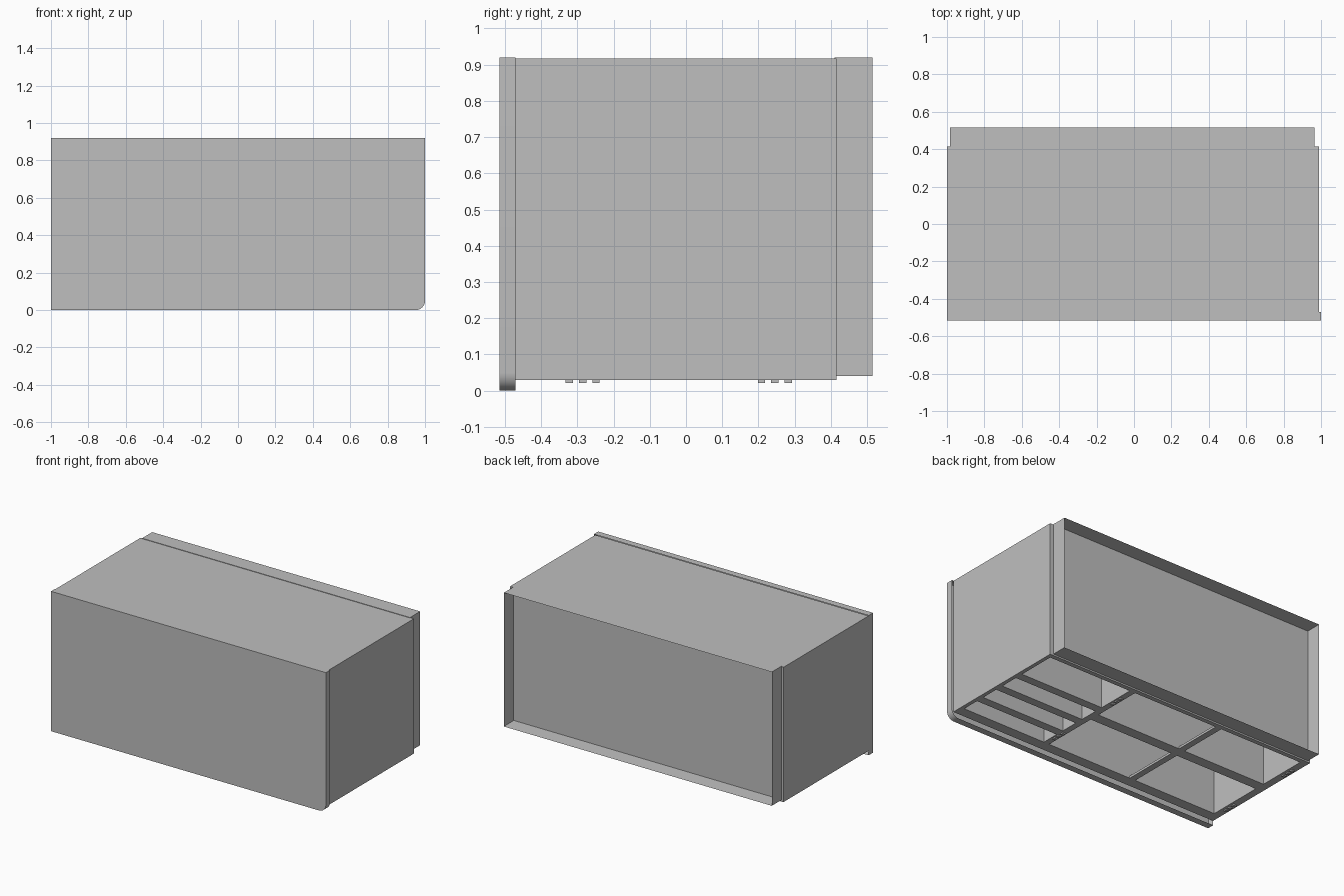
import bpy, bmesh, math
from mathutils import Vector

cube = bpy.data.objects.get("Cube")
if cube:
    bpy.data.objects.remove(cube, do_unlink=True)

# Single painted-metal colour
grey = bpy.data.materials.new("light_grey")
grey.use_nodes = True
COLOUR = (0.52, 0.52, 0.52, 1)
grey.diffuse_color = COLOUR
grey.node_tree.nodes["Principled BSDF"].inputs["Base Color"].default_value = COLOUR


def finish(name, bm):
    bmesh.ops.recalc_face_normals(bm, faces=bm.faces)
    mesh = bpy.data.meshes.new(name)
    bm.to_mesh(mesh)
    bm.free()
    mesh.materials.append(grey)
    obj = bpy.data.objects.new(name, mesh)
    bpy.context.collection.objects.link(obj)
    return obj


def box(name, x, y, z):
    bm = bmesh.new()
    bmesh.ops.create_cube(bm, size=1)
    for v in bm.verts:
        v.co = Vector([(r[0] + r[1]) / 2 + c * (r[1] - r[0])
                       for c, r in zip(v.co, (x, y, z))])
    return finish(name, bm)


def tray(name, outline, y_front, y_back, rim, floor_y):
    """Extruded outline whose rear face is sunk to floor_y, leaving a thin rim."""
    bm = bmesh.new()
    face = bm.faces.new([bm.verts.new((x, y_front, z)) for x, z in outline])
    geom = bmesh.ops.extrude_face_region(bm, geom=[face])["geom"]
    for v in geom:
        if isinstance(v, bmesh.types.BMVert):
            v.co.y = y_back
    # restore the closing face at the front when the extrusion moved it
    if not any(all(abs(v.co.y - y_front) < 1e-5 for v in f.verts) for f in bm.faces):
        bmesh.ops.holes_fill(bm, edges=bm.edges)
    bmesh.ops.recalc_face_normals(bm, faces=bm.faces)
    rear = [f for f in bm.faces if all(abs(v.co.y - y_back) < 1e-5 for v in f.verts)]
    bmesh.ops.inset_region(bm, faces=rear, thickness=rim, use_even_offset=True)
    for v in rear[0].verts:
        v.co.y = floor_y
    return finish(name, bm)


# Front cover: shallow tray with one rounded lower corner
R = 0.05
corner = [(1 - R + R * math.sin(a), R - R * math.cos(a))
          for a in (math.pi / 2 * i / 8 for i in range(9))]
front = tray("front_cover", [(-1, 0)] + corner + [(1, 0.92), (-1, 0.92)],
             -0.515, -0.47, 0.007, -0.505)
bpy.context.view_layer.objects.active = front
front.select_set(True)
bpy.ops.object.shade_smooth_by_angle(angle=math.radians(30))
front.select_set(False)

# Rear rim around the recessed back panel
tray("rear_rim", [(-0.985, 0.04), (0.965, 0.04), (0.965, 0.92), (-0.985, 0.92)],
     0.41, 0.515, 0.004, 0.418)

# Cabinet shell, open underneath
Z = (0.03, 0.917)
LIP = (0.03, 0.045)
box("top_panel", (-1, 0.99), (-0.47, 0.415), (0.89, 0.917))
box("front_wall", (-1, 0.99), (-0.47, -0.4), Z)
box("back_wall", (-1, 0.99), (0.385, 0.415), Z)
box("left_wall", (0.965, 0.99), (-0.4, 0.385), Z)
box("right_wall", (-1, -0.95), (-0.4, 0.385), Z)

# Inner partitions
box("main_partition", (0.315, 0.355), (-0.4, 0.385), Z)
box("cross_partition", (-0.95, 0.315), (-0.02, 0.05), Z)
for i, y in enumerate((0.1, -0.08, -0.255)):
    box(f"slot_divider_{i + 1}", (0.355, 0.965), (y - 0.028, y + 0.028), Z)
box("bottom_crossbar", (-0.345, -0.303), (-0.4, 0.385), LIP)

# Small rows of pegs under the base
for side, x in (("middle", 0.335), ("right", -0.975)):
    for row, y in (("front", -0.285), ("back", 0.245)):
        for i in (-1, 0, 1):
            c = y + i * 0.037
            box(f"{side}_{row}_peg_{i + 2}", (x - 0.01, x + 0.01),
                (c - 0.01, c + 0.01), (0.022, 0.032))
